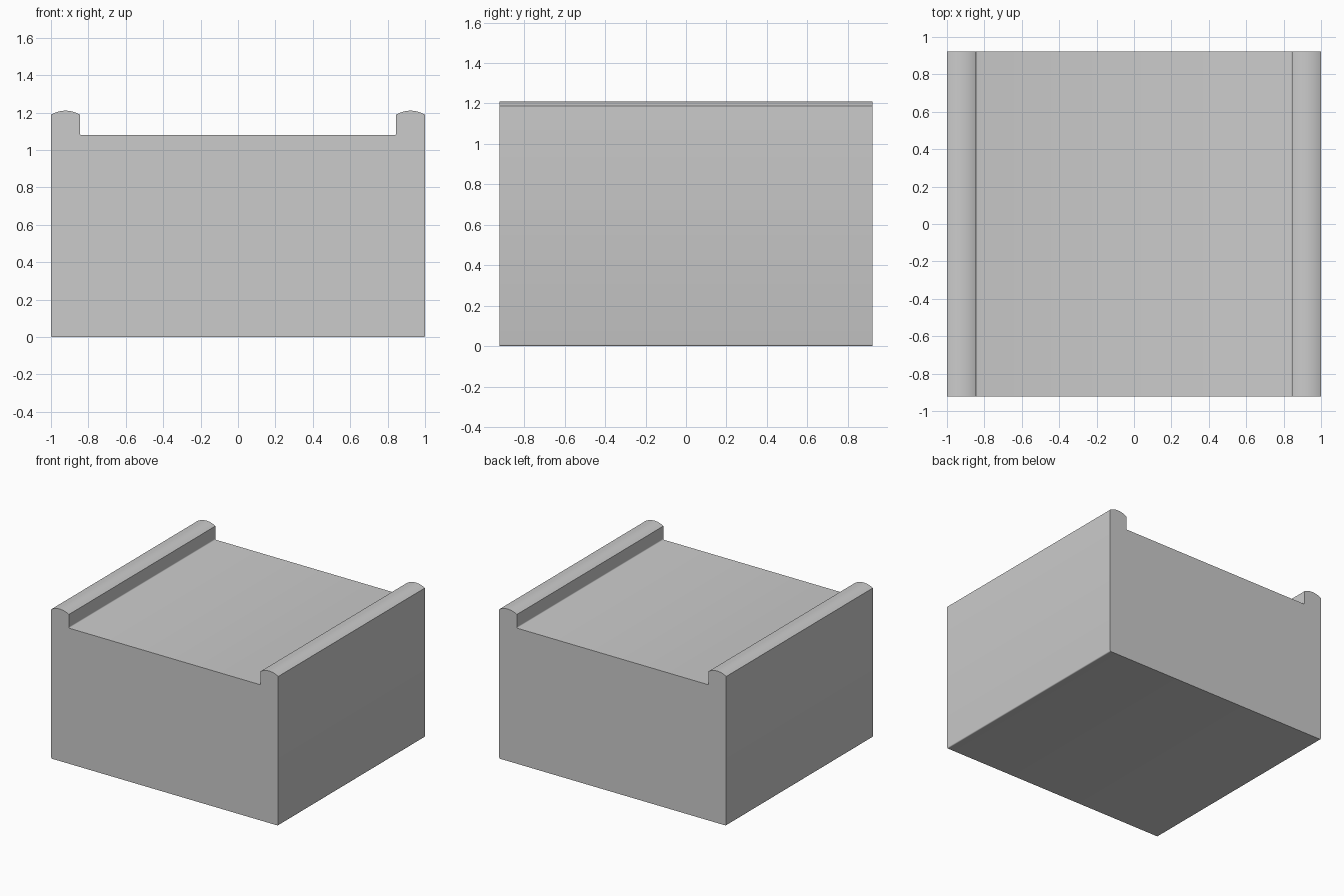
import bpy, bmesh, math

if "Cube" in bpy.data.objects:
    bpy.data.objects.remove(bpy.data.objects["Cube"])

HALF_DEPTH = 0.922
BASE_TOP = 1.08
RAIL_IN, RAIL_OUT = 0.845, 1.0
SHOULDER, CROWN = 1.188, 1.21


def arc(cx, cz, r, a0, a1, n):
    """Points on an arc, angles in degrees."""
    return [(cx + r * math.cos(math.radians(a0 + (a1 - a0) * i / n)),
             cz + r * math.sin(math.radians(a0 + (a1 - a0) * i / n)))
            for i in range(n + 1)]


# Right half of the cross-section: base corner, crowned rail, inner fillet
half_w = (RAIL_OUT - RAIL_IN) / 2
rise = CROWN - SHOULDER
radius = (half_w ** 2 + rise ** 2) / (2 * rise)
sweep = math.degrees(math.asin(half_w / radius))
right = arc(0.992, 0.008, 0.008, -90, 0, 3)
right += arc(RAIL_IN + half_w, CROWN - radius, radius, 90 - sweep, 90 + sweep, 12)
right += arc(RAIL_IN - 0.008 + 0.016, BASE_TOP + 0.008, 0.008, 180, 180, 1)[:1]
right += [(RAIL_IN + 0.002, BASE_TOP + 0.002), (RAIL_IN + 0.008, BASE_TOP)]
# keep the inner corner clean: replace the last three points by a concave fillet
right = right[:-3] + arc(RAIL_IN - 0.008, BASE_TOP + 0.008, 0.008, 0, -90, 3)
profile = right + [(-x, z) for x, z in reversed(right)]

# Block with two side rails, extruded front to back
bm = bmesh.new()
face = bm.faces.new([bm.verts.new((x, -HALF_DEPTH, z)) for x, z in profile])
ext = bmesh.ops.extrude_face_region(bm, geom=[face], use_keep_orig=True)
moved = [g for g in ext["geom"] if isinstance(g, bmesh.types.BMVert)]
bmesh.ops.translate(bm, verts=moved, vec=(0, 2 * HALF_DEPTH, 0))
bmesh.ops.recalc_face_normals(bm, faces=bm.faces)
mesh = bpy.data.meshes.new("railed_block")
bm.to_mesh(mesh)
bm.free()
block = bpy.data.objects.new("railed_block", mesh)
bpy.context.collection.objects.link(block)

bpy.context.view_layer.objects.active = block
block.select_set(True)
bpy.ops.object.shade_smooth_by_angle(angle=math.radians(35))
